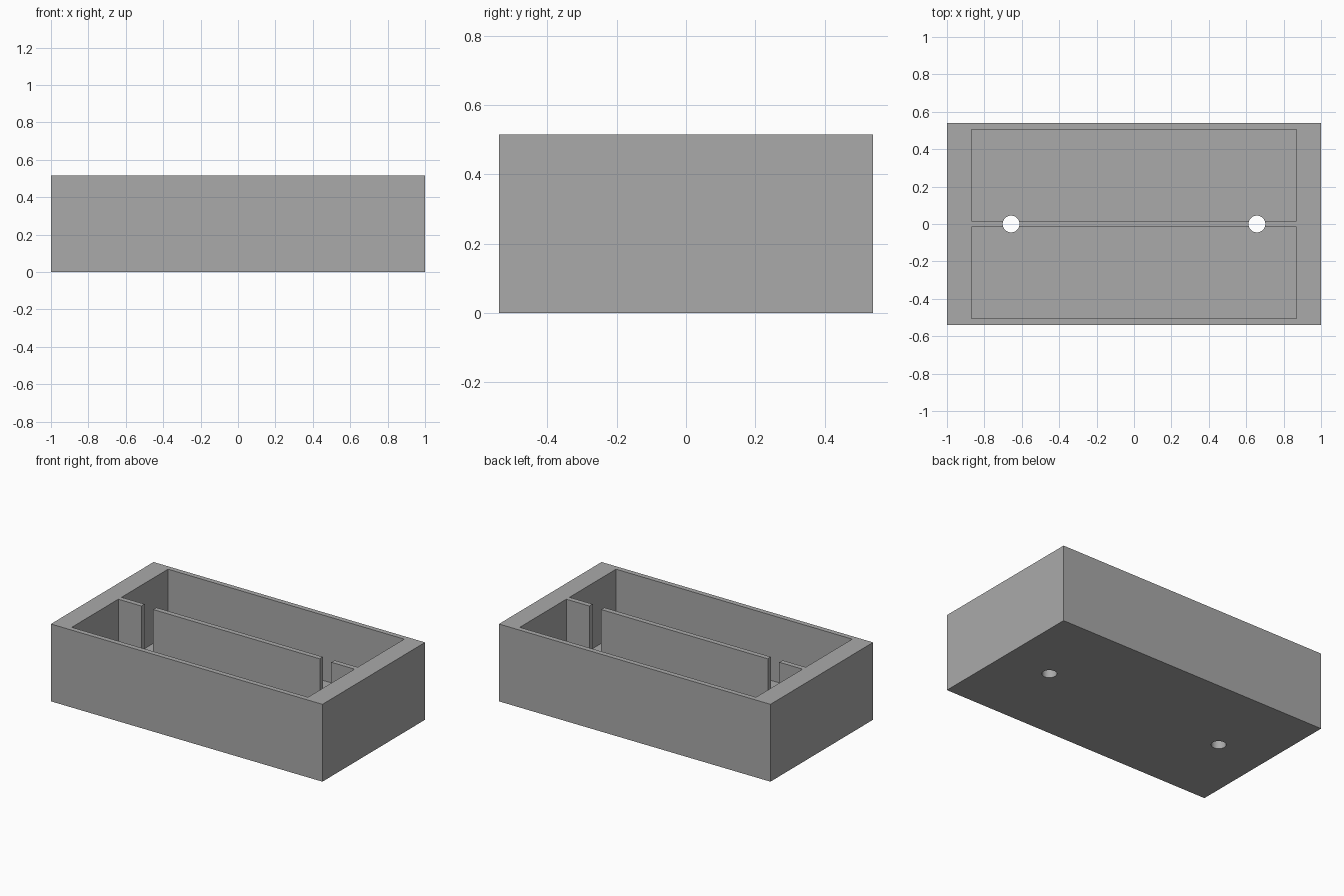
import bpy

old = bpy.data.objects.get("Cube")
if old:
    bpy.data.objects.remove(old, do_unlink=True)

LENGTH, WIDTH, HEIGHT = 2.0, 1.08, 0.515
FLOOR = 0.08
HOLE_X, HOLE_R = 0.657, 0.045

grey = bpy.data.materials.new("plain grey")
grey.use_nodes = True
grey.diffuse_color = (0.4, 0.4, 0.4, 1)
grey.node_tree.nodes["Principled BSDF"].inputs["Base Color"].default_value = (0.4, 0.4, 0.4, 1)


def box(name, low, high):
    centre = [(a + b) / 2 for a, b in zip(low, high)]
    bpy.ops.mesh.primitive_cube_add(size=1, location=centre)
    obj = bpy.context.object
    obj.name = name
    obj.scale = [b - a for a, b in zip(low, high)]
    bpy.ops.object.transform_apply(location=True, scale=True)
    obj.data.materials.append(grey)
    return obj


def cut(target, cutter):
    mod = target.modifiers.new(cutter.name, 'BOOLEAN')
    mod.operation = 'DIFFERENCE'
    mod.solver = 'EXACT'
    mod.object = cutter
    bpy.context.view_layer.objects.active = target
    bpy.ops.object.modifier_apply(modifier=mod.name)
    bpy.data.objects.remove(cutter, do_unlink=True)


# Solid block
tray = box("divided_tray", (-LENGTH / 2, -WIDTH / 2, 0), (LENGTH / 2, WIDTH / 2, HEIGHT))

# Two long pockets with a thin divider between them
for name, y0, y1 in (("front_pocket", -0.506, -0.017), ("back_pocket", 0.017, 0.506)):
    cut(tray, box(name, (-0.87, y0, FLOOR), (0.87, y1, HEIGHT + 0.2)))

# Screw holes through the floor and divider
for side in (-1, 1):
    bpy.ops.mesh.primitive_cylinder_add(vertices=48, radius=HOLE_R, depth=2,
                                        location=(side * HOLE_X, 0, HEIGHT / 2))
    hole = bpy.context.object
    hole.name = "screw_hole"
    hole.data.materials.append(grey)
    cut(tray, hole)

# Crisp edges with smooth hole walls
bpy.ops.object.select_all(action='DESELECT')
tray.select_set(True)
bpy.context.view_layer.objects.active = tray
bpy.ops.object.shade_smooth_by_angle()
